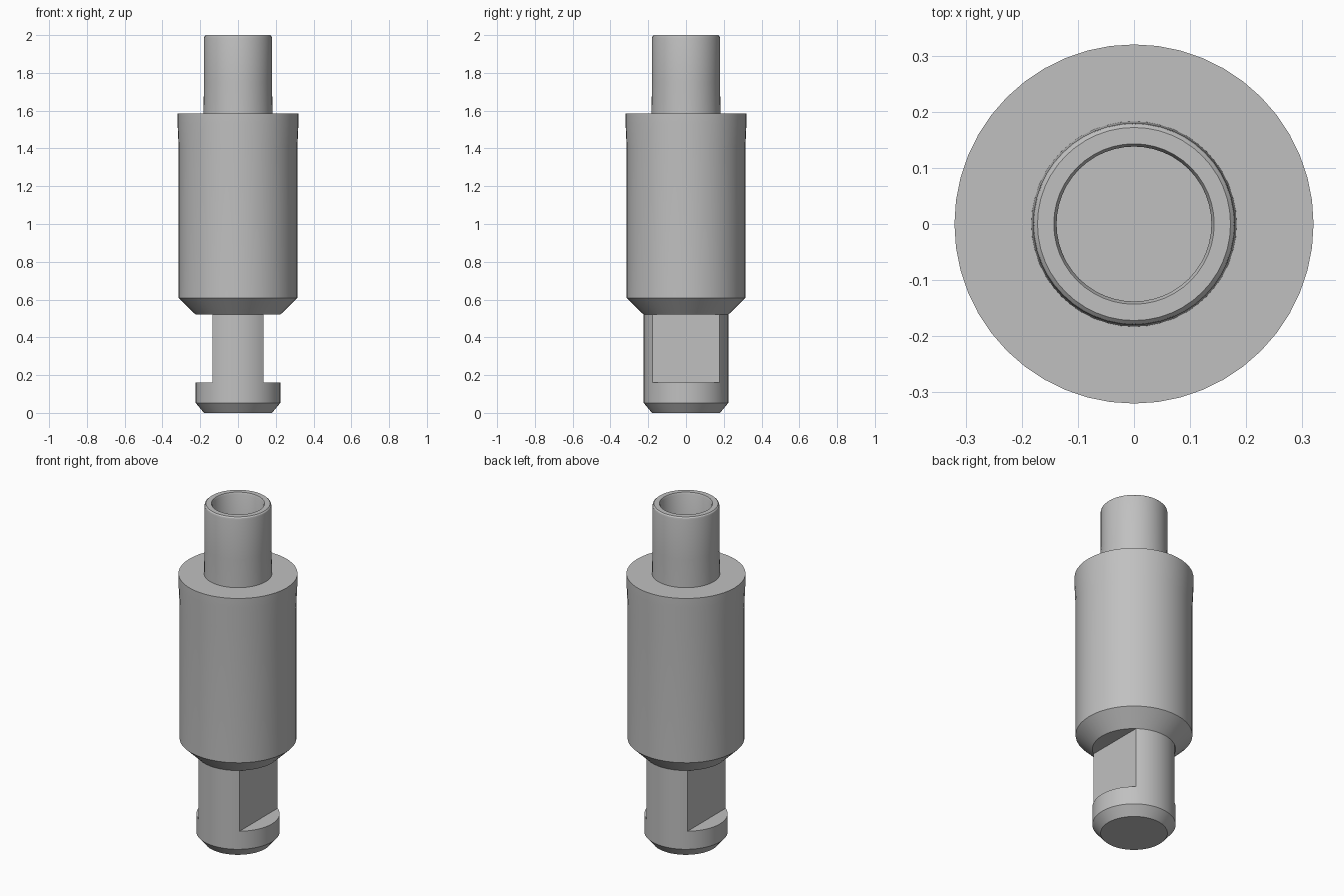
import bpy
import bmesh
import math
from mathutils import Matrix

cube = bpy.data.objects.get("Cube")
if cube:
    bpy.data.objects.remove(cube, do_unlink=True)

SIDES = 48

steel = bpy.data.materials.new("light grey metal")
steel.use_nodes = True
grey = (0.53, 0.53, 0.53, 1)
steel.diffuse_color = grey
steel.node_tree.nodes["Principled BSDF"].inputs["Base Color"].default_value = grey


def add_object(name, bm):
    bmesh.ops.recalc_face_normals(bm, faces=bm.faces)
    mesh = bpy.data.meshes.new(name)
    bm.to_mesh(mesh)
    bm.free()
    mesh.materials.append(steel)
    obj = bpy.data.objects.new(name, mesh)
    bpy.context.collection.objects.link(obj)
    return obj


def select_only(obj):
    bpy.ops.object.select_all(action='DESELECT')
    obj.select_set(True)
    bpy.context.view_layer.objects.active = obj


def lathe(name, profile):
    """Turn (radius, height) points round z and cap both ends."""
    bm = bmesh.new()
    rings = []
    for r, z in profile:
        angles = [math.tau * i / SIDES for i in range(SIDES)]
        rings.append([bm.verts.new((r * math.cos(a), r * math.sin(a), z)) for a in angles])
    for low, high in zip(rings, rings[1:]):
        for i in range(SIDES):
            j = (i + 1) % SIDES
            bm.faces.new((low[i], low[j], high[j], high[i]))
    bm.faces.new(rings[0][::-1])
    bm.faces.new(rings[-1])
    return add_object(name, bm)


def smooth(obj):
    select_only(obj)
    bpy.ops.object.shade_smooth_by_angle(angle=math.radians(30))


# Shank with a chamfered foot
shank = lathe("shank", [(0.18, 0), (0.224, 0.053), (0.224, 0.52)])

# Two opposite wrench flats cut into the shank
for side in (-1, 1):
    bm = bmesh.new()
    bmesh.ops.create_cube(bm, size=1, matrix=Matrix.Translation((side * 0.335, 0, 0.36))
                          @ Matrix.Diagonal((0.4, 1, 0.4, 1)))
    cutter = add_object("flat_cutter", bm)
    cutter.hide_render = True
    cut = shank.modifiers.new("wrench_flat", 'BOOLEAN')
    cut.operation = 'DIFFERENCE'
    cut.solver = 'EXACT'
    cut.object = cutter
    select_only(shank)
    bpy.ops.object.modifier_apply(modifier=cut.name)
    bpy.data.objects.remove(cutter, do_unlink=True)

# Main body, slightly flared near its upper end
body = lathe("body", [(0.224, 0.52), (0.314, 0.608), (0.314, 1.4), (0.32, 1.53), (0.32, 1.585)])

# Hollow spigot with a rounded rim and a blind bore
spigot = lathe("spigot", [
    (0.183, 1.58), (0.18, 1.75), (0.18, 1.985), (0.178, 1.994), (0.172, 2),
    (0.143, 2), (0.138, 1.99), (0.138, 1.6)])

for part in (shank, body, spigot):
    smooth(part)
